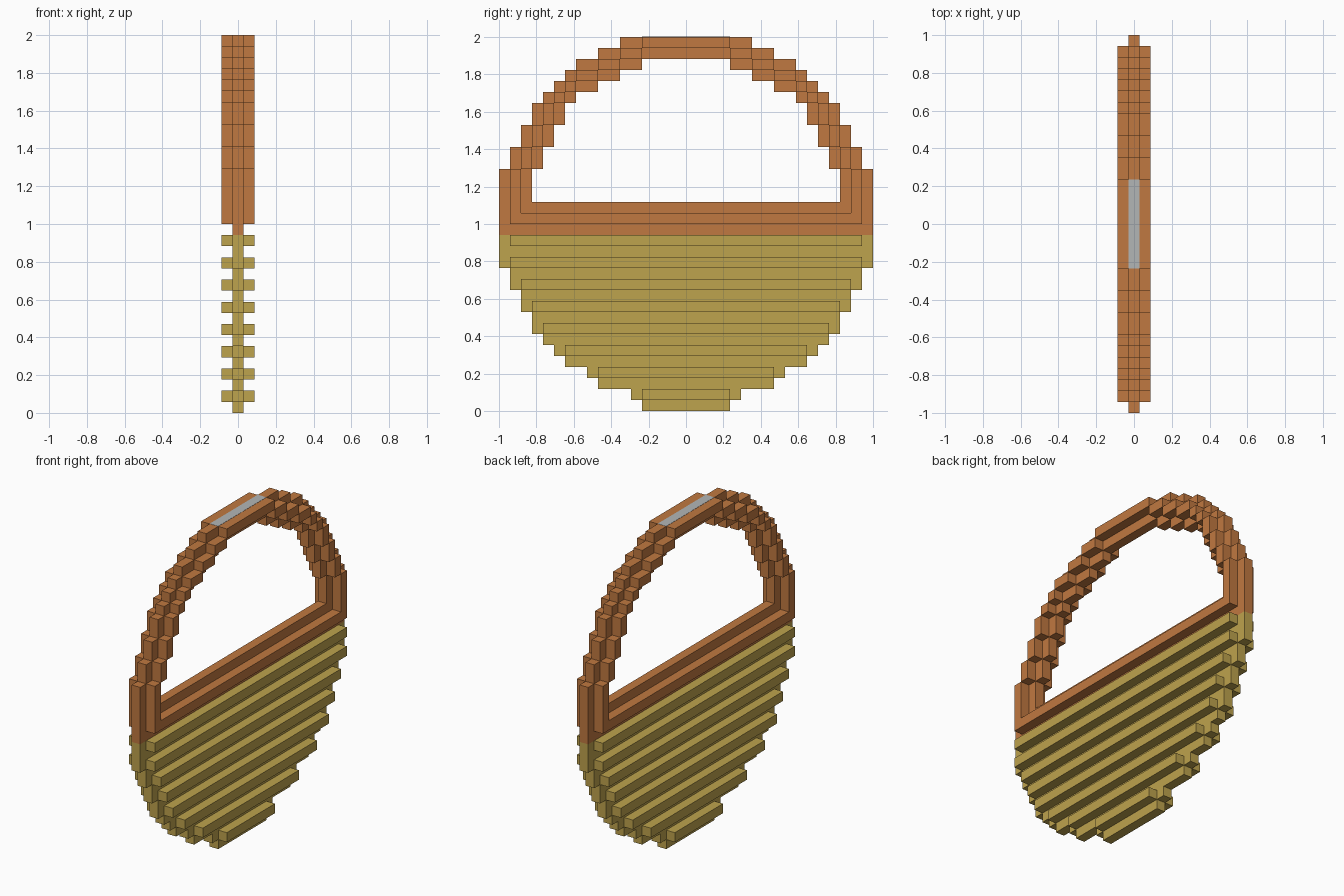
import bpy
import bmesh

U = 2 / 34          # one block of the stepped grid
MID = 17.0          # block rows and half widths are counted in U

if "Cube" in bpy.data.objects:
    bpy.data.objects.remove(bpy.data.objects["Cube"], do_unlink=True)


def material(name, rgb):
    mat = bpy.data.materials.new(name)
    mat.use_nodes = True
    mat.diffuse_color = (*rgb, 1)
    mat.node_tree.nodes["Principled BSDF"].inputs["Base Color"].default_value = (*rgb, 1)
    return mat


BROWN = material("copper brown", (0.53, 0.19, 0.052))
GOLD = material("dull gold", (0.515, 0.366, 0.075))
GREY = material("light grey", (0.45, 0.47, 0.47))


def finish(name, bm, mat):
    bmesh.ops.recalc_face_normals(bm, faces=bm.faces)
    mesh = bpy.data.meshes.new(name)
    bm.to_mesh(mesh)
    bm.free()
    mesh.materials.append(mat)
    obj = bpy.data.objects.new(name, mesh)
    bpy.context.collection.objects.link(obj)
    return obj


def add_profile(bm, outline, width):
    """Extrude a (y, z) outline across x."""
    face = bm.faces.new([bm.verts.new((-width * U / 2, y * U, z * U)) for y, z in outline])
    new = bmesh.ops.extrude_face_region(bm, geom=[face])["geom"]
    verts = [g for g in new if isinstance(g, bmesh.types.BMVert)]
    bmesh.ops.translate(bm, verts=verts, vec=(width * U, 0, 0))


def add_block(bm, y0, y1, z0, z1, width):
    add_profile(bm, [(y0, z0), (y1, z0), (y1, z1), (y0, z1)], width)


def stairs(base, steps):
    """Right-hand stepped edge, from (top row, half width) steps."""
    points = []
    for top, half in steps:
        points += [(half, base), (half, top)]
        base = top
    return points


def mirrored(points):
    return [(-y, z) for y, z in reversed(points)]


# Lower panel: stepped half disc
panel_steps = [(1, 4), (2, 5), (3, 8), (4, 9), (5, 11), (6, 12), (7, 13),
               (9, 14), (11, 15), (13, 16), (16, 17)]
edge = stairs(0, panel_steps)
bm = bmesh.new()
add_profile(bm, edge + mirrored(edge), 1)
finish("lower_panel", bm, GOLD)

# Raised ribs on both faces, on every other row
bm = bmesh.new()
for i, half in enumerate([4, 8, 11, 13, 14, 15, 16, 16]):
    row = 2 * i + 1
    add_block(bm, -half, half, row, row + 1, 3)
finish("panel_ribs", bm, GOLD)

# Cross bar with its raised centre strip
bm = bmesh.new()
add_block(bm, -MID, MID, 16, 19, 1)
add_block(bm, -16, 16, 17, 18, 3)
finish("cross_bar", bm, BROWN)

# Arch core: stepped band standing on the cross bar
outer = stairs(19, [(22, 17), (24, 16), (26, 15), (28, 14), (29, 13), (30, 12),
                    (31, 11), (32, 10), (33, 8), (34, 6)])
inner = stairs(19, [(22, 14), (24, 13), (26, 12), (28, 11), (29, 10), (30, 8),
                    (31, 6), (32, 4)])
bm = bmesh.new()
add_profile(bm, outer + mirrored(outer) + mirrored(inner)[::-1] + inner[::-1], 1)
finish("arch_core", bm, BROWN)

# Raised blocks along the middle of the arch: inner, outer, bottom, top
bm = bmesh.new()
for y0, y1, z0, z1 in [(15, 16, 18, 22), (14, 15, 22, 24), (13, 14, 24, 26),
                       (12, 13, 26, 28), (11, 12, 28, 29), (10, 11, 29, 30),
                       (8, 10, 30, 31), (6, 8, 31, 32), (4, 6, 32, 33)]:
    add_block(bm, y0, y1, z0, z1, 3)
    add_block(bm, -y1, -y0, z0, z1, 3)
add_block(bm, -4, 4, 33, 34, 3)
finish("arch_rim", bm, BROWN)

# Thin inlay on top of the arch
bm = bmesh.new()
add_block(bm, -4, 4, 33.95, 34.02, 1)
finish("top_inlay", bm, GREY)
